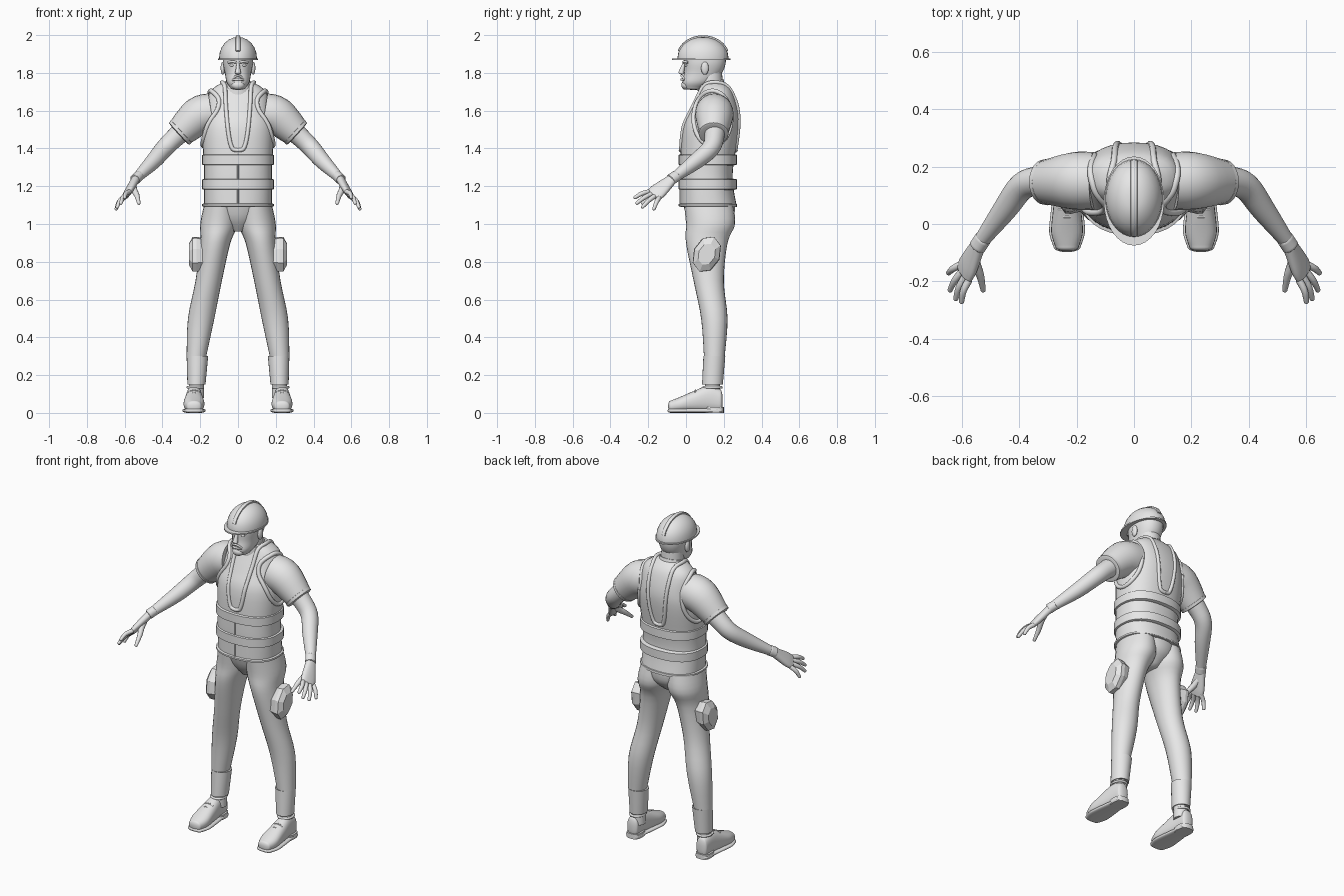
import bpy, bmesh
from math import sin, cos, pi
from mathutils import Vector
from mathutils.bvhtree import BVHTree

default_cube = bpy.data.objects.get("Cube")
if default_cube:
    bpy.data.objects.remove(default_cube)

grey_colour = (.8, .8, .8, 1)
grey = bpy.data.materials.new("plain_grey")
grey.use_nodes = True
grey.diffuse_color = grey_colour
grey.node_tree.nodes["Principled BSDF"].inputs["Base Color"].default_value = grey_colour

X, Y, Z = Vector((1, 0, 0)), Vector((0, 1, 0)), Vector((0, 0, 1))
SIDES = {"left": 1, "right": -1}


def make_object(name, bm, smooth):
    bmesh.ops.recalc_face_normals(bm, faces=bm.faces)
    mesh = bpy.data.meshes.new(name)
    bm.to_mesh(mesh)
    bm.free()
    mesh.materials.append(grey)
    obj = bpy.data.objects.new(name, mesh)
    bpy.context.collection.objects.link(obj)
    if smooth:
        mesh.shade_smooth()
        mesh.set_sharp_from_angle(angle=pi / 4)
    return obj


def spline(rings, steps):
    """Pass a smooth curve through the rings, radii included."""
    result = []
    for i in range(len(rings) - 1):
        before, start = rings[max(i - 1, 0)], rings[i]
        end, after = rings[i + 1], rings[min(i + 2, len(rings) - 1)]
        for k in range(steps):
            t = k / steps
            result.append([
                b + t * ((c - a) + t * ((2 * a - 5 * b + 4 * c - d) + t * (3 * (b - c) + d - a))) / 2
                for a, b, c, d in zip(before, start, end, after)])
    return result + [list(rings[-1])]


def signed_power(value, power):
    return abs(value) ** power * (1 if value > 0 else -1)


def loft(name, rings, ref=X, axis=None, side=1, sides=24, power=1, steps=4, caps=(0, 0), smooth=True):
    """Skin rings of (x, y, z, half width, half depth); caps are dome heights."""
    rings = spline(rings, steps)
    centres = [Vector(r[:3]) for r in rings]
    last = len(rings) - 1
    sections = []
    for i, ring in enumerate(rings):
        tangent = axis or (centres[min(i + 1, last)] - centres[max(i - 1, 0)]).normalized()
        sections.append((centres[i], tangent, ring[3], ring[4]))

    def dome(section, height):
        centre, tangent, width, depth = section
        angles = [pi / 2 * k / 6 for k in range(1, 6)] if height else []
        return [(centre + tangent * height * sin(a), tangent, width * cos(a), depth * cos(a)) for a in angles]

    sections = dome(sections[0], -caps[0])[::-1] + sections + dome(sections[-1], caps[1])
    bm = bmesh.new()
    loops = []
    for centre, tangent, width, depth in sections:
        u = (ref - tangent * ref.dot(tangent)).normalized()
        v = tangent.cross(u)
        loop = []
        for k in range(sides):
            angle = 2 * pi * k / sides
            p = centre + u * width * signed_power(cos(angle), power) + v * depth * signed_power(sin(angle), power)
            loop.append(bm.verts.new((p.x * side, p.y, p.z)))
        loops.append(loop)
    for low, high in zip(loops, loops[1:]):
        for k in range(sides):
            j = (k + 1) % sides
            bm.faces.new((low[k], low[j], high[j], high[k]))
    bm.faces.new(loops[0])
    bm.faces.new(loops[-1])
    return make_object(name, bm, smooth)


def limb(name, rings, ref=X, squash=1, **options):
    """Loft along a path of (x, y, z, radius)."""
    return loft(name, [(*r, r[-1] * squash) for r in rings], ref, **options)


def tube(name, points, radius, ref=X, **options):
    return limb(name, [(*p, radius) for p in points], ref, sides=10, **options)


def ball(name, centre, width, depth, height, **options):
    return loft(name, [(*centre, width, depth)], axis=Z, caps=(height, height), **options)


# Vest body
torso = loft("vest_body", [
    (0, .12, 1.09, .18, .15), (0, .11, 1.2, .18, .14), (0, .11, 1.3, .18, .14),
    (0, .13, 1.5, .19, .15), (0, .15, 1.6, .17, .13), (0, .16, 1.7, .15, .09),
    (0, .15, 1.75, .08, .06)], axis=Z, sides=32, power=.85)
surface = BVHTree.FromPolygons([v.co for v in torso.data.vertices], [p.vertices for p in torso.data.polygons])


def on_torso(point, direction):
    origin = Vector(point) - direction
    hit = surface.ray_cast(origin, direction)[0]
    return hit or surface.find_nearest(Vector(point))[0]


# Raised waist bands and hem
for name, height, half in (("upper_band", 1.34, .025), ("lower_band", 1.21, .025), ("vest_hem", 1.1, .005)):
    loft(name, [(0, .115, height + half * k, .19, .155) for k in (-1, 1)],
         axis=Z, sides=32, power=.85, caps=(.01, .01))

# Piping around the neck opening, with zip below
neckline = [(k / 8) ** 2 for k in range(9)]
front = [on_torso((.07 * t ** .25, 0, 1.39 + .34 * t), Y) for t in neckline]
back = [on_torso((.07 * t ** .25, .2, 1.39 + .34 * t), -Y) for t in neckline]
tube("vest_zip", [on_torso((0, 0, 1.1 + .03 * k), Y) for k in range(10)], .004)
for label, side in SIDES.items():
    strap_top = Vector((.085, .15, 1.75))
    tube(label + "_neck_piping", front + [strap_top] + back[::-1], .011, side=side)
    turns = [2 * pi * k / 24 for k in range(25)]
    armhole = [on_torso((0, .14 + .1 * cos(a), 1.56 + .145 * sin(a)), -X) for a in turns]
    tube(label + "_armhole_piping", armhole, .012, side=side)

# Collar, neck and head
loft("shirt_collar", [(0, .14, 1.68, .09, .08), (0, .13, 1.75, .07, .07)], axis=Vector((0, -.25, 1)).normalized())
loft("neck", [(0, .13, 1.65, .07, .07), (0, .13, 1.82, .06, .06)], axis=Z)
loft("head", [(0, .04, 1.72, .04, .05), (0, .06, 1.75, .06, .08), (0, .09, 1.8, .07, .1),
              (0, .1, 1.85, .08, .11), (0, .1, 1.9, .08, .11)], axis=Z, power=.9, caps=(.01, .03))
limb("nose", [(0, -.01, 1.85, .008), (0, -.02, 1.82, .012), (0, -.025, 1.8, .016)], sides=12, caps=(0, .008))
ball("chin_beard", (0, 0, 1.735), .035, .025, .025)
for name, height, drop in (("moustache", 1.785, .02), ("lips", 1.765, .002)):
    tube(name, [(.03 * k, -.024 + .018 * k * k, height - drop * k * k) for k in (-1, -.5, 0, .5, 1)], .006, Z)
for label, side in SIDES.items():
    ball(label + "_ear", (.08, .1, 1.825), .012, .02, .035, side=side)
    ball(label + "_eye", (.03, .005, 1.84), .014, .012, .008, side=side)
    tube(label + "_brow", [(.01, -.013, 1.855), (.03, -.01, 1.86), (.05, .01, 1.855)], .007, Z, side=side)

# Hard hat
loft("helmet_dome", [(0, .09, 1.87, .1, .135), (0, .09, 1.88, .1, .135)], axis=Z, sides=32, caps=(0, .11))
loft("helmet_brim", [(0, .08, z, .105, .155) for z in (1.868, 1.876)], axis=Z, sides=32)
arc = [pi * (.1 + .04 * k) for k in range(21)]
loft("helmet_ridge", [(0, .09 - .135 * cos(a), 1.88 + .113 * sin(a), .012, .006) for a in arc],
     sides=12, power=.6, steps=1)

# Hips
loft("hips", [(0, .12, .96, .04, .06), (0, .13, 1.03, .13, .12), (0, .12, 1.12, .17, .14)], axis=Z)

# Shoe sections: y, half width, half height
shoe_rows = [(-.08, .04, .03), (-.03, .055, .04), (.04, .05, .055), (.12, .04, .07), (.18, .035, .06)]
palm_across = Vector((.4, .8, -.45)).normalized()
knuckle = Vector((.59, -.17, 1.155))
fingertips = {"index": (.6, -.27, 1.14), "middle": (.62, -.26, 1.11),
              "ring": (.64, -.23, 1.09), "little": (.645, -.17, 1.08)}

for label, side in SIDES.items():
    # Trousers and ankle
    loft(label + "_trouser_leg", [
        (.09, .12, 1.1, .09, .13), (.1, .13, 1, .1, .13), (.12, .11, .9, .08, .11), (.155, .12, .7, .07, .08),
        (.195, .15, .5, .07, .07), (.22, .15, .3, .052, .055)], axis=Z, side=side)
    loft(label + "_trouser_cuff", [(.215, .15, .3, .057, .058), (.22, .14, .15, .048, .055)],
         axis=Z, side=side, caps=(.005, .005))
    limb(label + "_ankle", [(.22, .14, z, .04) for z in (.08, .17)], axis=Z, side=side)

    # Faceted thigh pad
    loft(label + "_thigh_pad", [(.17, .11, .84, .09, .06), (.22, .11, .84, .1, .073), (.24, .11, .84, .1, .07),
                                (.26, .11, .84, .06, .045)],
         Vector((0, .38, .92)), axis=X, side=side, sides=8, steps=1, smooth=False)

    # Shoe, sole, heel, collar and laces
    loft(label + "_shoe", [(.233, y, h + .005, w, h) for y, w, h in shoe_rows],
         axis=Y, side=side, power=.85, caps=(.015, .015))
    loft(label + "_sole", [(.233, y, .012, w + .007, .012) for y, w, h in shoe_rows],
         axis=Y, side=side, power=.7, caps=(.018, .02))
    loft(label + "_heel", [(.233, .15, z, .043, .05) for z in (0, .03)], axis=Z, side=side, power=.7)
    turns = [2 * pi * k / 16 for k in range(17)]
    tube(label + "_shoe_collar", [(.226 + .04 * cos(a), .14 + .047 * sin(a), .135) for a in turns], .007, Z, side=side)
    for k in range(3):
        tube(f"{label}_lace_{k}", [(.233 + d, .025 * k, .097 + .013 * k - abs(d) / 2) for d in (-.03, -.01, .01, .03)],
             .004, Z, side=side)

    # Short sleeve, hem and bare arm
    limb(label + "_sleeve", [(.14, .15, 1.59, .1), (.21, .15, 1.57, .1), (.31, .146, 1.48, .076)],
         Y, side=side, squash=1.02)
    limb(label + "_sleeve_hem", [(.3, .146, 1.489, .081), (.312, .146, 1.478, .079)],
         Y, side=side, caps=(.005, .005))
    limb(label + "_arm", [(.26, .15, 1.52, .06), (.33, .15, 1.46, .052), (.39, .13, 1.4, .048),
                          (.45, .05, 1.33, .042), (.54, -.07, 1.24, .025)], palm_across, side=side)

    # Glove cuff, palm, fingers and thumb
    limb(label + "_glove_cuff", [(.525, -.05, 1.255, .031), (.545, -.08, 1.235, .031)],
         palm_across, side=side, squash=.9, caps=(.004, .004))
    loft(label + "_palm", [(.54, -.07, 1.24, .027, .022), (.575, -.14, 1.18, .045, .02), (.59, -.17, 1.155, .045, .016)],
         palm_across, side=side, power=.85, caps=(0, .01))
    for k, (finger, tip) in enumerate(fingertips.items()):
        base = knuckle + palm_across * .023 * (k - 1.5)
        middle = (base + Vector(tip)) / 2 + Vector((.006, 0, .006))
        limb(f"{label}_{finger}_finger", [(*base, .013), (*middle, .012), (*tip, .009)],
             palm_across, side=side, sides=12, caps=(.01, .008))
    limb(label + "_thumb", [(.555, -.1, 1.21, .017), (.55, -.14, 1.18, .017), (.535, -.18, 1.15, .014),
                            (.525, -.23, 1.11, .009)], palm_across, side=side, sides=12, caps=(.01, .008))
